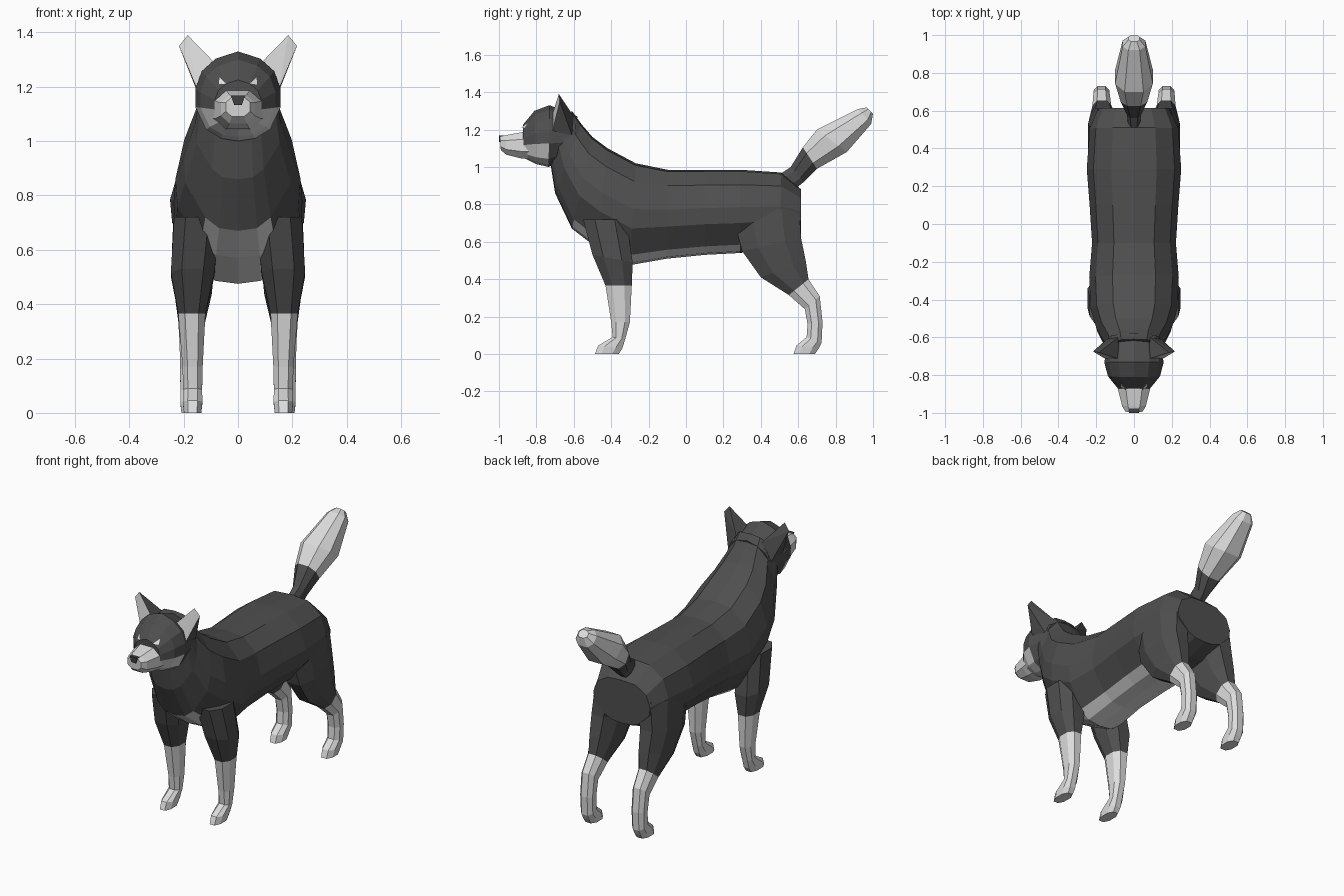
import bpy, bmesh
from mathutils import Vector
from mathutils.bvhtree import BVHTree

if "Cube" in bpy.data.objects:
    bpy.data.objects.remove(bpy.data.objects["Cube"])


def material(name, v):
    m = bpy.data.materials.new(name)
    m.diffuse_color = (v, v, v, 1)
    m.use_nodes = True
    m.node_tree.nodes["Principled BSDF"].inputs["Base Color"].default_value = m.diffuse_color
    return m


DARK = material("dark fur", 0.078)
LIGHT = material("light fur", 0.72)
NOSE = material("nose dark", 0.05)
EYE = material("eye white", 0.8)

# half cross-sections: (fraction of half width, fraction from first point to second)
TORSO = [(0, 0), (.48, .02), (.86, .18), (1, .45), (.97, .64), (.6, .9), (.35, .98), (0, 1)]
HEAD = [(0, 0), (.52, .08), (.85, .22), (1, .42), (1, .62), (.75, .87), (.4, .97), (0, 1)]
LIMB = [(.5, 0), (1, .27), (1, .73), (.5, 1)]


def finish(name, bm, mats):
    bmesh.ops.recalc_face_normals(bm, faces=bm.faces[:])
    me = bpy.data.meshes.new(name)
    bm.to_mesh(me)
    bm.free()
    for m in mats:
        me.materials.append(m)
    ob = bpy.data.objects.new(name, me)
    bpy.context.scene.collection.objects.link(ob)
    return ob


def loft(name, rings, half, is_light=lambda i, t: False, side=1):
    """rings: (y1, z1, y2, z2, centre x, half width); is_light(segment, t) picks the colour."""
    prof = half + [(-f, t) for f, t in reversed(half) if f > 0]
    n = len(prof)
    bm = bmesh.new()
    loops = []
    for y1, z1, y2, z2, cx, w in rings:
        loops.append([bm.verts.new((side * (cx + f * w), y1 + (y2 - y1) * t, z1 + (z2 - z1) * t))
                      for f, t in prof])
    for i in range(len(loops) - 1):
        a, b = loops[i], loops[i + 1]
        for j in range(n):
            k = (j + 1) % n
            face = bm.faces.new((a[j], a[k], b[k], b[j]))
            face.material_index = int(is_light(i, (prof[j][1] + prof[k][1]) / 2))
    for i, lp in ((0, loops[0]), (len(loops) - 2, loops[-1])):
        bm.faces.new(lp).material_index = int(is_light(i, 0.5))
    return finish(name, bm, [DARK, LIGHT])


# torso and neck, with pale belly
loft("body", [
    (.615, .88, .615, .62, 0, .19),
    (.51, .97, .50, .57, 0, .235),
    (.29, .985, .29, .54, 0, .25),
    (.10, .985, .10, .53, 0, .235),
    (-.10, .985, -.10, .51, 0, .222),
    (-.27, 1.02, -.30, .475, 0, .237),
    (-.42, 1.10, -.48, .57, 0, .23),
    (-.50, 1.16, -.61, .67, 0, .20),
    (-.56, 1.23, -.70, .86, 0, .158),
    (-.61, 1.30, -.725, 1.02, 0, .14),
], TORSO, lambda i, t: 2 <= i <= 6 and t > .92)

# head with pale cheeks
head = loft("head", [
    (-.58, 1.27, -.62, 1.05, 0, .135),
    (-.73, 1.33, -.735, 1.00, 0, .157),
    (-.81, 1.30, -.80, 1.015, 0, .138),
    (-.872, 1.225, -.87, 1.05, 0, .085),
], HEAD, lambda i, t: i >= 1 and t > .62)

# muzzle
loft("muzzle", [
    (-.80, 1.195, -.80, 1.04, 0, .10),
    (-.88, 1.185, -.88, 1.045, 0, .084),
    (-.965, 1.17, -.96, 1.065, 0, .063),
    (-.995, 1.162, -.99, 1.09, 0, .045),
], LIMB, lambda i, t: True)

# nose
bm = bmesh.new()
bmesh.ops.create_cube(bm, size=1)
for v in bm.verts:
    wide = .026 if v.co.z > 0 else .014
    v.co = (v.co.x * 2 * wide, -.985 + v.co.y * .03, 1.150 + v.co.z * .034)
finish("nose", bm, [NOSE])

# eyes: thin triangles laid on the head surface
tree = BVHTree.FromPolygons([v.co for v in head.data.vertices],
                            [p.vertices for p in head.data.polygons])
for side, label in ((1, "left"), (-1, "right")):
    bm = bmesh.new()
    vs = []
    for x, z in ((.070, 1.238), (.072, 1.208), (.042, 1.212)):
        hit = tree.ray_cast(Vector((side * x, -2, z)), Vector((0, 1, 0)))[0]
        y = hit.y if hit else -.85
        vs.append(bm.verts.new((side * x, y - .007, z)))
    face = bm.faces.new(vs if side < 0 else vs[::-1])
    bmesh.ops.solidify(bm, geom=[face], thickness=.004)
    finish(label + "_eye", bm, [EYE])

    # ears: dark wedge with pale front
    bm = bmesh.new()
    for x, y, z in ((.078, -.715, 1.28), (.150, -.715, 1.19), (.217, -.675, 1.35),
                    (.185, -.68, 1.39), (.085, -.60, 1.27), (.145, -.61, 1.17)):
        bm.verts.new((side * x, y, z))
    bmesh.ops.convex_hull(bm, input=bm.verts[:])
    bmesh.ops.recalc_face_normals(bm, faces=bm.faces[:])
    for f in bm.faces:
        f.normal_update()
        f.material_index = int(f.normal.y < -.6)
    finish(label + "_ear", bm, [DARK, LIGHT])

    # front legs with pale lower half
    loft(label + "_front_leg", [
        (-.55, .72, -.32, .72, .15, .085),
        (-.50, .53, -.285, .49, .167, .08),
        (-.43, .365, -.29, .365, .170, .05),
        (-.40, .17, -.30, .17, .167, .037),
        (-.392, .09, -.325, .08, .167, .035),
        (-.47, .045, -.34, .03, .167, .036),
        (-.487, 0, -.36, 0, .167, .032),
    ], LIMB, lambda i, t: i >= 2, side)

    # hind legs with pale lower half
    loft(label + "_hind_leg", [
        (.25, .74, .605, .79, .14, .095),
        (.30, .55, .615, .62, .163, .08),
        (.40, .41, .64, .50, .165, .068),
        (.55, .315, .655, .40, .170, .05),
        (.635, .24, .715, .31, .172, .043),
        (.65, .16, .73, .17, .172, .041),
        (.645, .09, .725, .06, .172, .040),
        (.59, .045, .71, .03, .172, .040),
        (.575, 0, .69, 0, .172, .036),
    ], LIMB, lambda i, t: i >= 3, side)

# tail with pale brush
loft("tail", [
    (.50, .96, .58, .88, 0, .03),
    (.56, 1.00, .63, .92, 0, .038),
    (.625, 1.105, .70, .99, 0, .07),
    (.70, 1.20, .86, 1.08, 0, .10),
    (.92, 1.31, .99, 1.23, 0, .06),
    (.965, 1.318, 1.0, 1.285, 0, .03),
], LIMB, lambda i, t: i >= 2)
